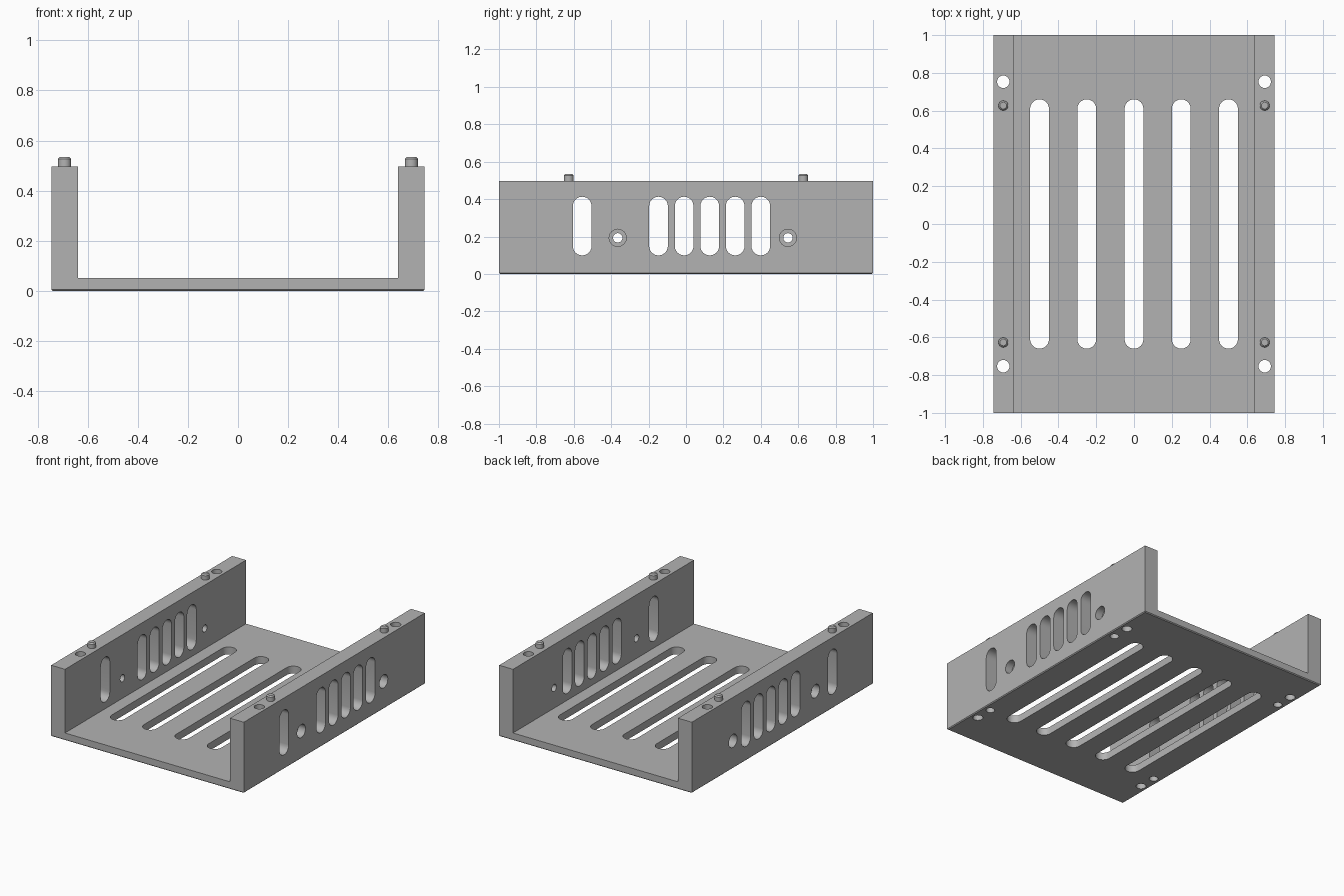
import bpy, bmesh, math
from mathutils import Matrix, Vector

if "Cube" in bpy.data.objects:
    bpy.data.objects.remove(bpy.data.objects["Cube"])

grey = bpy.data.materials.new("mid grey")
grey.diffuse_color = (0.45, 0.45, 0.45, 1)
grey.use_nodes = True
grey.node_tree.nodes["Principled BSDF"].inputs["Base Color"].default_value = grey.diffuse_color

HALF_W, HALF_L, WALL_X, FLOOR_Z, TOP_Z = 0.745, 1.0, 0.638, 0.052, 0.497
RAIL_X = 0.692          # centre line of each side wall
SIDES = (-1, 1)


def add_object(name, bm):
    bmesh.ops.recalc_face_normals(bm, faces=bm.faces)
    me = bpy.data.meshes.new(name)
    bm.to_mesh(me)
    bm.free()
    me.materials.append(grey)
    ob = bpy.data.objects.new(name, me)
    bpy.context.collection.objects.link(ob)
    return ob


def extrude(bm, points, vector):
    """Solid prism from a closed loop of 3D points."""
    face = bm.faces.new([bm.verts.new(p) for p in points])
    geom = bmesh.ops.extrude_face_region(bm, geom=[face], use_keep_orig=True)["geom"]
    bmesh.ops.translate(bm, vec=vector, verts=[v for v in geom if isinstance(v, bmesh.types.BMVert)])


def stadium(half_len, r, n=12):
    """Rounded slot outline, long along the second axis; a circle when half_len == r."""
    pts = []
    d = half_len - r
    for sign, start in ((1, 0), (-1, math.pi)):
        for i in range(n + 1 if d > 0 else n):
            a = start + math.pi * i / n
            pts.append((r * math.cos(a), sign * d + r * math.sin(a)))
    return pts


def cut_z(bm, x, y, r, half_len, z0, z1):
    extrude(bm, [(x + u, y + v, z0) for u, v in stadium(half_len, r)], (0, 0, z1 - z0))


def cut_x(bm, y, z, r, half_len, x0, x1):
    extrude(bm, [(x0, y + u, z + v) for u, v in stadium(half_len, r)], (x1 - x0, 0, 0))


# U-shaped tray body, with a fine chamfer round the underside
bm = bmesh.new()
profile = [(-HALF_W, 0), (HALF_W, 0), (HALF_W, TOP_Z), (WALL_X, TOP_Z), (WALL_X, FLOOR_Z),
           (-WALL_X, FLOOR_Z), (-WALL_X, TOP_Z), (-HALF_W, TOP_Z)]
extrude(bm, [(x, -HALF_L, z) for x, z in profile], (0, 2 * HALF_L, 0))
bottom = [e for e in bm.edges if all(v.co.z < 1e-5 for v in e.verts)]
bmesh.ops.bevel(bm, geom=bottom, offset=0.006, segments=1, affect='EDGES')
tray = add_object("tray", bm)

# Openings that pass right through
through = bmesh.new()
for i in range(5):
    cut_z(through, -0.5 + 0.25 * i, 0, 0.05, 0.66, -0.1, 0.08)
for y in (-0.555, -0.147, -0.01, 0.127, 0.263, 0.4):
    cut_x(through, y, 0.256, 0.05, 0.157, -1, 1)
for y in (-0.365, 0.545):
    cut_x(through, y, 0.193, 0.025, 0.025, -1, 1)
for sx in SIDES:
    for sy in SIDES:
        cut_z(through, sx * RAIL_X, sy * 0.753, 0.033, 0.033, -0.1, 0.7)

# Blind recesses: screw head counterbores and sockets under the pins
recess = bmesh.new()
for sx in SIDES:
    for y in (-0.365, 0.545):
        cut_x(recess, y, 0.193, 0.046, 0.046, sx * (HALF_W - 0.055), sx * 0.9)
    for sy in SIDES:
        cut_z(recess, sx * RAIL_X, sy * 0.627, 0.029, 0.029, -0.1, 0.045)

# Cut the body, then remove the cutters
bpy.context.view_layer.objects.active = tray
for name, cutter_bm in (("through_cutter", through), ("recess_cutter", recess)):
    cutter = add_object(name, cutter_bm)
    cutter.hide_render = True
    mod = tray.modifiers.new(name, 'BOOLEAN')
    mod.operation, mod.solver, mod.object = 'DIFFERENCE', 'EXACT', cutter
    bpy.ops.object.modifier_apply(modifier=name)
    bpy.data.objects.remove(cutter)

# Stacking pins with chamfered tips
parts = [tray]
for sx in SIDES:
    for sy in SIDES:
        bm = bmesh.new()
        cut_z(bm, 0, 0, 0.026, 0.026, -0.01, 0.038)
        rim = [e for e in bm.edges if all(v.co.z > 0.03 for v in e.verts)]
        bmesh.ops.bevel(bm, geom=rim, offset=0.008, segments=1, affect='EDGES')
        pin = add_object("stacking_pin", bm)
        pin.location = (sx * RAIL_X, sy * 0.627, TOP_Z)
        parts.append(pin)

for ob in parts:
    ob.select_set(True)
bpy.ops.object.shade_smooth_by_angle(angle=math.radians(30))
